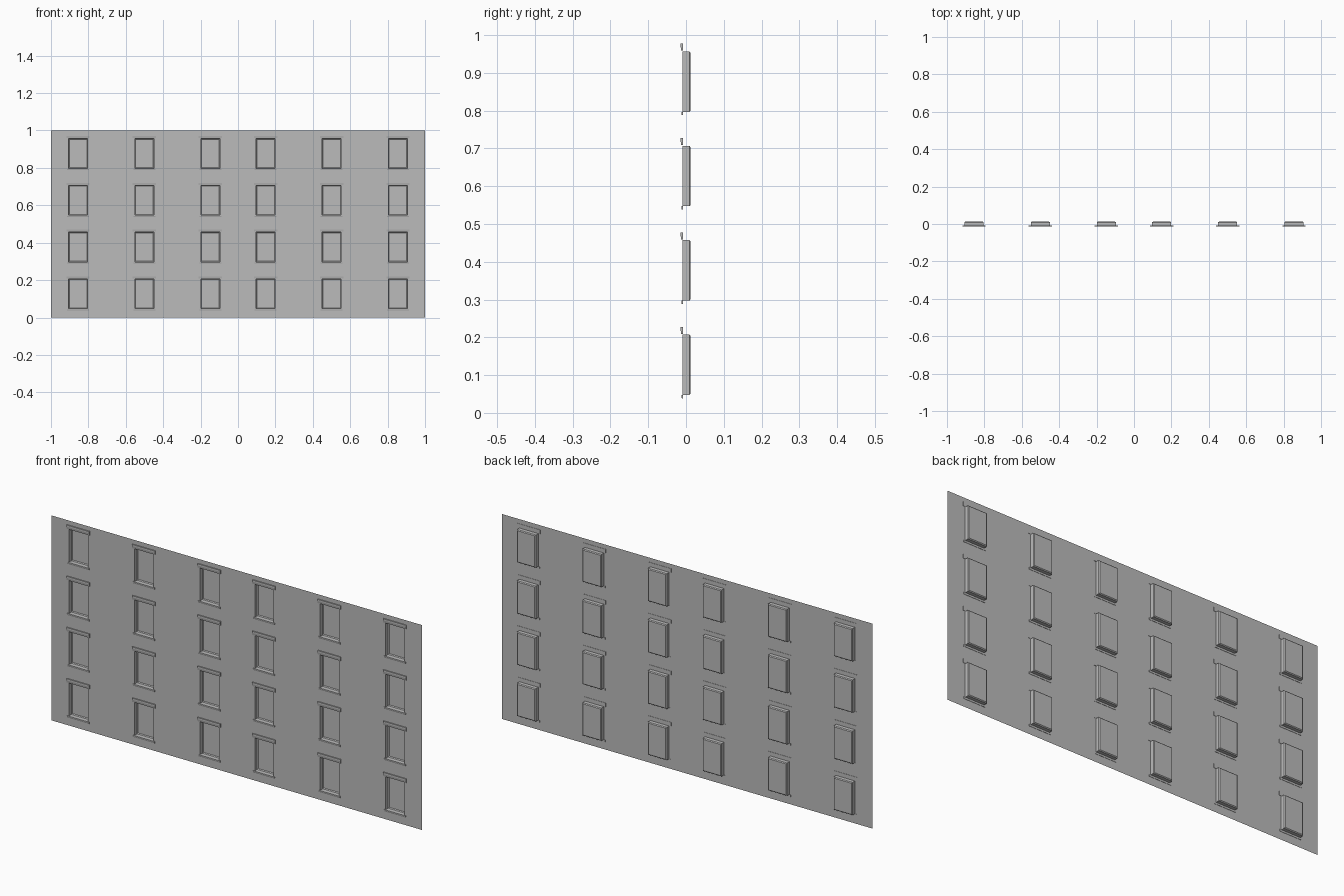
import bpy
import bmesh

cube = bpy.data.objects.get("Cube")
if cube:
    bpy.data.objects.remove(cube, do_unlink=True)

stone = bpy.data.materials.new("plain_grey")
stone.use_nodes = True
GREY = (0.5, 0.5, 0.5, 1)
stone.diffuse_color = GREY
stone.node_tree.nodes["Principled BSDF"].inputs["Base Color"].default_value = GREY

# Window layout
COLUMNS = [s * x for s in (-1, 1) for x in (0.148, 0.501, 0.855)]
ROWS = [0.25 * i for i in range(4)]
HALF = 0.051
BOTTOM, TOP = 0.047, 0.207
WALL_Y = -0.0092


def finish(bm, name):
    mesh = bpy.data.meshes.new(name)
    bm.to_mesh(mesh)
    bm.free()
    mesh.materials.append(stone)
    return mesh


def place(mesh, name, x=0, z=0):
    ob = bpy.data.objects.new(name, mesh)
    ob.location = (x, 0, z)
    bpy.context.collection.objects.link(ob)


def wall_mesh():
    """Flat sheet with an open cell for every window."""
    bm = bmesh.new()
    xs = sorted([-1, 1] + [c + s * HALF for c in COLUMNS for s in (-1, 1)])
    zs = sorted([0, 1] + [r + e for r in ROWS for e in (BOTTOM, TOP)])
    grid = [[bm.verts.new((x, WALL_Y, z)) for x in xs] for z in zs]
    for j in range(len(zs) - 1):
        for i in range(len(xs) - 1):
            if not (i % 2 and j % 2):
                bm.faces.new((grid[j][i], grid[j][i + 1],
                              grid[j + 1][i + 1], grid[j + 1][i]))
    return finish(bm, "wall")


def recess_mesh():
    """Open tray behind the wall with a chamfered back edge."""
    bm = bmesh.new()
    rings = []
    for y, inset in ((WALL_Y, 0), (0.009, 0), (0.0125, 0.004)):
        w, lo, hi = HALF - inset, BOTTOM + inset, TOP - inset
        rings.append([bm.verts.new(p) for p in
                      ((-w, y, lo), (w, y, lo), (w, y, hi), (-w, y, hi))])
    for a, b in zip(rings, rings[1:]):
        for i in range(4):
            k = (i + 1) % 4
            bm.faces.new((a[i], a[k], b[k], b[i]))
    bm.faces.new(rings[-1])
    return finish(bm, "window_recess")


def ledge_mesh(name, half, profile):
    """Closed y-z profile extruded along x."""
    bm = bmesh.new()
    face = bm.faces.new([bm.verts.new((-half, y, z)) for y, z in profile])
    out = bmesh.ops.extrude_face_region(bm, geom=[face])
    moved = [v for v in out["geom"] if isinstance(v, bmesh.types.BMVert)]
    bmesh.ops.translate(bm, verts=moved, vec=(2 * half, 0, 0))
    bmesh.ops.recalc_face_normals(bm, faces=bm.faces[:])
    return finish(bm, name)


place(wall_mesh(), "wall")

BACK = WALL_Y + 0.0015
parts = {
    "window_recess": recess_mesh(),
    "lintel": ledge_mesh("lintel", 0.062, [
        (BACK, 0.228), (-0.0145, 0.228), (-0.0145, 0.22),
        (-0.0125, 0.209), (BACK, 0.209)]),
    "sill": ledge_mesh("sill", 0.059, [
        (BACK, 0.047), (-0.0125, 0.047), (-0.0125, 0.043),
        (-0.011, 0.038), (BACK, 0.038)]),
}

# Repeat the window parts over the facade
for r in ROWS:
    for c in COLUMNS:
        for name, mesh in parts.items():
            place(mesh, name, c, r)
